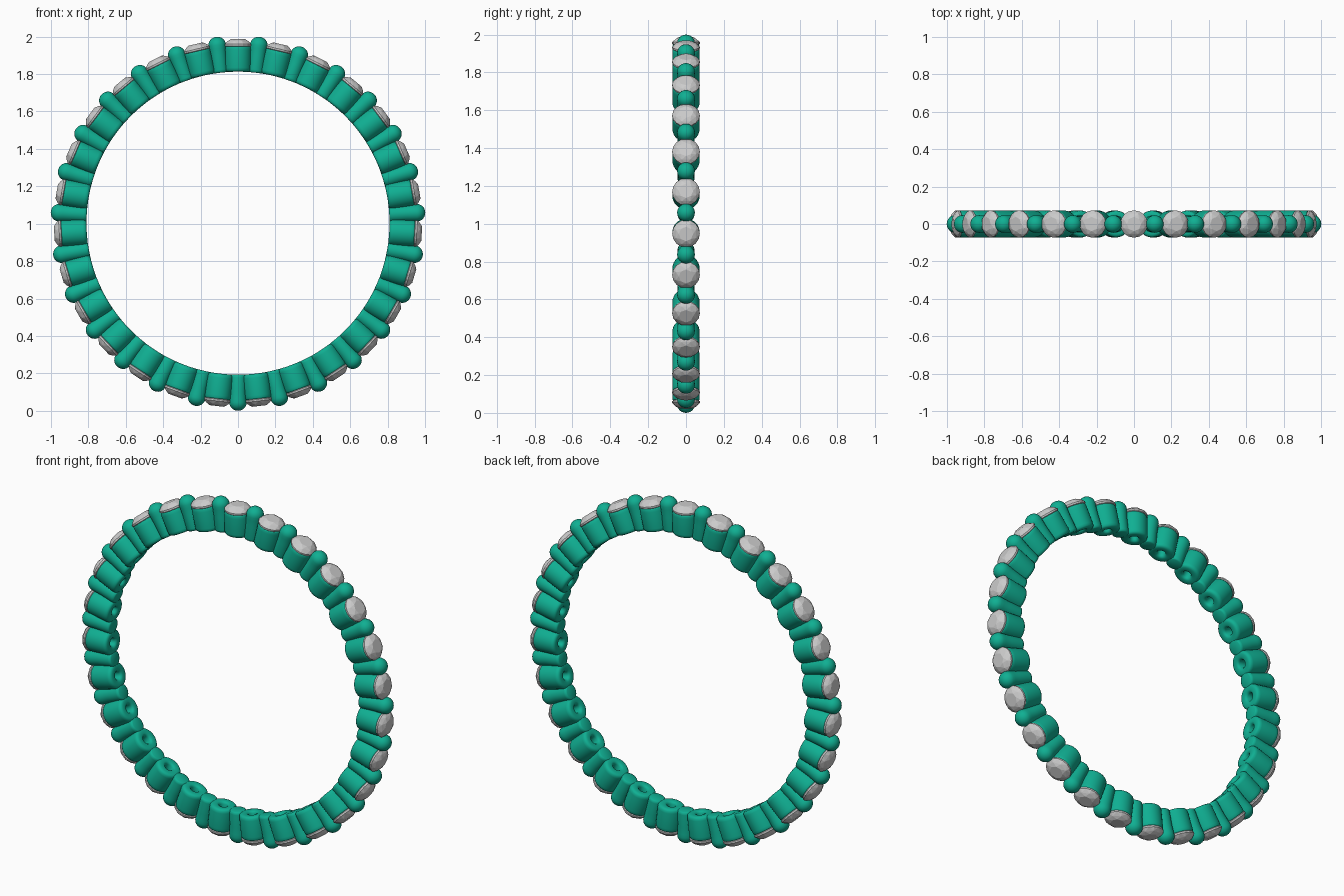
import bpy, bmesh, math
from mathutils import Matrix, Vector

if "Cube" in bpy.data.objects:
    bpy.data.objects.remove(bpy.data.objects["Cube"])

COUNT = 27            # stones around the ring
INNER = 0.81          # finger-hole radius
CENTRE_Z = 1.003
STEP = 2 * math.pi / COUNT

green = bpy.data.materials.new("green_metal")
green.diffuse_color = (0.005, 0.43, 0.29, 1)
green.use_nodes = True
green.node_tree.nodes["Principled BSDF"].inputs["Base Color"].default_value = green.diffuse_color


def lathe(name, profile, segments, closed=False):
    """Spin (radius, height) points about local z; radius 0 makes a pole."""
    bm = bmesh.new()
    rings = []
    for r, h in profile:
        n = 1 if r == 0 else segments
        rings.append([bm.verts.new((r * math.cos(2 * math.pi * i / segments),
                                    r * math.sin(2 * math.pi * i / segments), h))
                      for i in range(n)])
    pairs = list(zip(rings, rings[1:]))
    if closed:
        pairs.append((rings[-1], rings[0]))
    for a, b in pairs:
        for i in range(segments):
            j = (i + 1) % segments
            quad = [a[i % len(a)], a[j % len(a)], b[j % len(b)], b[i % len(b)]]
            bm.faces.new(list(dict.fromkeys(quad)))
    # bend the inner end to follow the finger hole
    for v in bm.verts:
        if v.co.z < INNER + 0.025:
            v.co.z = math.sqrt(v.co.z ** 2 - v.co.x ** 2)
    return finish(name, bm)


def finish(name, bm):
    bmesh.ops.recalc_face_normals(bm, faces=bm.faces)
    mesh = bpy.data.meshes.new(name)
    bm.to_mesh(mesh)
    bm.free()
    return mesh


def around(name, mesh, offset, smooth):
    """Place copies of a radial part around the ring."""
    for p in mesh.polygons:
        p.use_smooth = smooth
    for k in range(COUNT):
        ob = bpy.data.objects.new(f"{name}_{k + 1:02d}", mesh)
        bpy.context.collection.objects.link(ob)
        ob.matrix_world = (Matrix.Translation((0, 0, CENTRE_Z))
                           @ Matrix.Rotation((k + offset) * STEP, 4, 'Y'))


# Collars: hollow cups with a rounded foot and a small hole at the inside
collar = lathe("collar", [(0.022, 0.822), (0.028, 0.813), (0.036, INNER), (0.055, INNER),
                          (0.064, 0.813), (0.070, 0.820), (0.072, 0.832), (0.072, 0.925),
                          (0.071, 0.938), (0.068, 0.945), (0.062, 0.945), (0.022, 0.885)],
               32, closed=True)
collar.materials.append(green)
around("collar", collar, 0, True)

# Beads: round-headed posts between the stones
head = [(0.047 * math.cos(a), 0.958 + 0.045 * math.sin(a))
        for a in (math.pi / 2 * i / 6 for i in range(6))]
bead = lathe("bead", [(0, INNER), (0.036, INNER), (0.043, 0.814), (0.045, 0.826),
                      (0.044, 0.90), (0.046, 0.94)] + head + [(0, 1.003)], 24)
bead.materials.append(green)
around("bead", bead, 0.5, True)

# Stones: faceted round cut with girdle, crown, table and pointed pavilion
bm = bmesh.new()
for r, h, n, turn in ((0.073, 0.948, 16, 0), (0.073, 0.957, 16, 0),
                      (0.058, 0.974, 8, 0.5), (0.038, 0.984, 8, 0)):
    for i in range(n):
        a = 2 * math.pi * (i + turn) / n
        bm.verts.new((r * math.cos(a), r * math.sin(a), h))
bm.verts.new((0, 0, 0.89))
bmesh.ops.convex_hull(bm, input=bm.verts)
bmesh.ops.dissolve_limit(bm, angle_limit=0.01, verts=bm.verts, edges=bm.edges)
around("stone", finish("stone", bm), 0, False)
